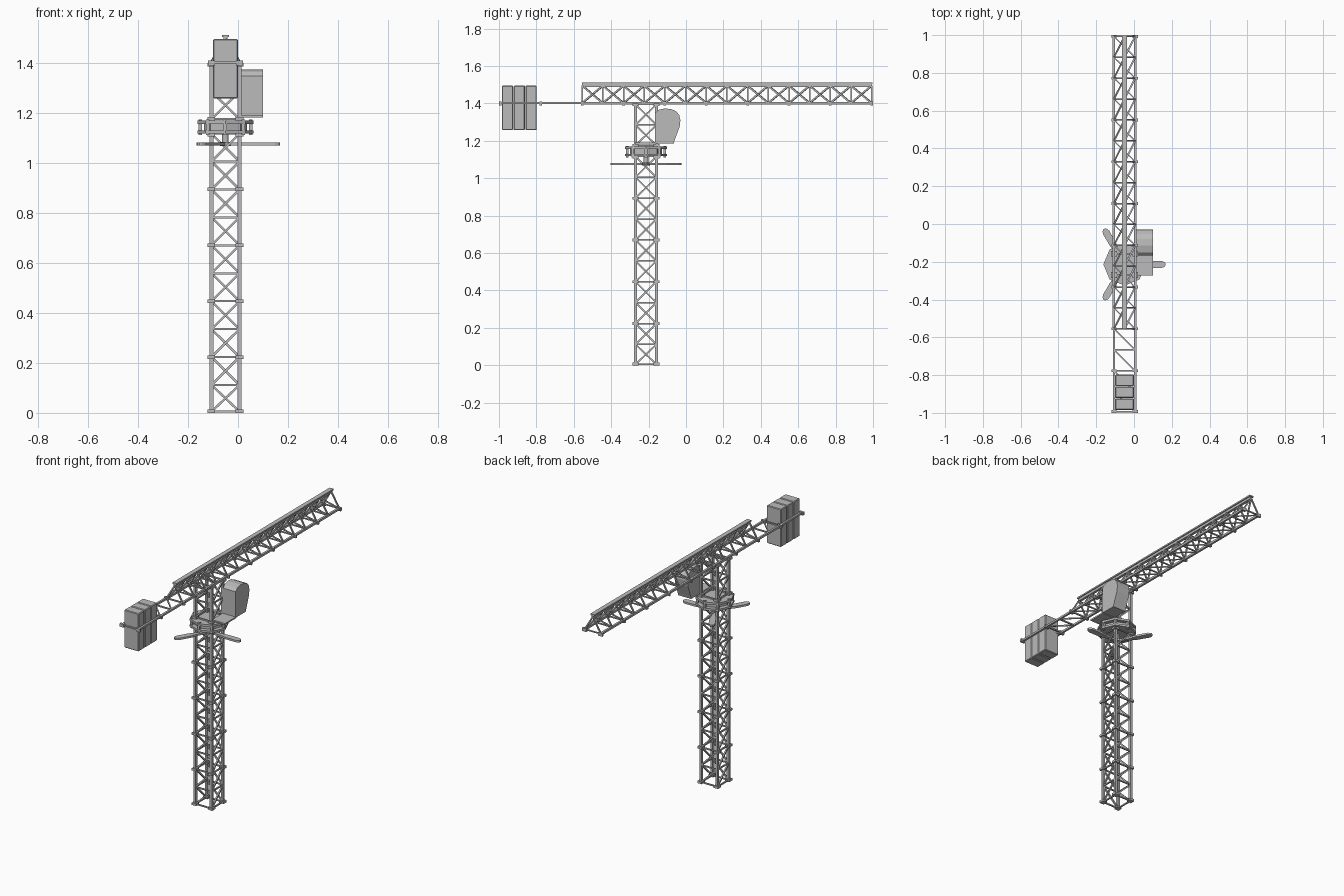
import bpy, bmesh, math
from mathutils import Vector, Matrix

if "Cube" in bpy.data.objects:
    bpy.data.objects.remove(bpy.data.objects["Cube"])

CX, CY, H = -0.05, -0.214, 0.056      # mast axis and half spacing of chords
steel = bpy.data.materials.new("steel grey")
steel.diffuse_color = (0.5, 0.5, 0.5, 1)
steel.use_nodes = True
steel.node_tree.nodes["Principled BSDF"].inputs["Base Color"].default_value = steel.diffuse_color


def finish(name, bm):
    bmesh.ops.recalc_face_normals(bm, faces=bm.faces)
    me = bpy.data.meshes.new(name)
    bm.to_mesh(me)
    bm.free()
    me.materials.append(steel)
    ob = bpy.data.objects.new(name, me)
    bpy.context.collection.objects.link(ob)
    return ob


def bar(bm, a, b, w):
    """Square bar of width w between two points."""
    a, b = Vector(a), Vector(b)
    d = b - a
    rot = d.to_track_quat('Z', 'Y').to_matrix().to_4x4()
    m = Matrix.Translation((a + b) / 2) @ rot @ Matrix.Diagonal((w, w, d.length, 1))
    bmesh.ops.create_cube(bm, size=1, matrix=m)


def box(bm, x0, x1, y0, y1, z0, z1):
    m = Matrix.Translation(((x0 + x1) / 2, (y0 + y1) / 2, (z0 + z1) / 2))
    return bmesh.ops.create_cube(
        bm, size=1, matrix=m @ Matrix.Diagonal((x1 - x0, y1 - y0, z1 - z0, 1)))


def prism(bm, pts, offset):
    """Extrude a closed outline by an offset vector."""
    f = bm.faces.new([bm.verts.new(p) for p in pts])
    r = bmesh.ops.extrude_face_region(bm, geom=[f], use_keep_orig=True)
    bmesh.ops.translate(bm, vec=offset,
                        verts=[v for v in r['geom'] if isinstance(v, bmesh.types.BMVert)])


def disc(bm, r, z0, z1, n=8):
    prism(bm, [(CX + r * math.cos(i * math.tau / n), CY + r * math.sin(i * math.tau / n), z0)
               for i in range(n)], (0, 0, z1 - z0))


def joint(bm, x, y, z, sx, sy, sz):
    box(bm, x - sx, x + sx, y - sy, y + sy, z - sz, z + sz)


# Lattice mast: four chords, ties and one diagonal per face and bay
def mast(name, z0, z1, bays, joints):
    bm = bmesh.new()
    cor = [(CX + sx * H, CY + sy * H) for sx, sy in ((-1, -1), (1, -1), (1, 1), (-1, 1))]
    step = (z1 - z0) / bays
    for i, p in enumerate(cor):
        q = cor[(i + 1) % 4]
        bar(bm, (*p, z0), (*p, z1), 0.015)
        for k in range(bays + 1):
            z = min(max(z0 + k * step, 0.005), 1.395)
            bar(bm, (*p, z), (*q, z), 0.008)
            if k < bays:
                bar(bm, (*p, z), (*q, z0 + (k + 1) * step), 0.009)
        for z in joints:
            joint(bm, *p, z, 0.015, 0.015, 0.007)
    finish(name, bm)


mast("mast", 0, 1.117, 10, [0.007] + [0.2234 * i for i in range(1, 5)] + [1.113])
mast("mast_head", 1.175, 1.395, 2, [1.176, 1.393])

# Slewing ring: two plates, a drum and posts
bm = bmesh.new()
disc(bm, 0.112, 1.118, 1.130)
disc(bm, 0.112, 1.156, 1.169)
disc(bm, 0.085, 1.130, 1.156)
for i in range(8):
    a = i * math.tau / 8
    x, y = CX + 0.1 * math.cos(a), CY + 0.1 * math.sin(a)
    bar(bm, (x, y, 1.112), (x, y, 1.173), 0.014)
finish("slewing_ring", bm)

# Three flat paddles on a short shaft below the ring
bm = bmesh.new()
disc(bm, 0.013, 1.075, 1.12, 12)
disc(bm, 0.022, 1.068, 1.084, 12)
for i in range(3):
    side = [(0.0, 0.008), (0.08, 0.011), (0.12, 0.018), (0.195, 0.019),
            (0.21, 0.013), (0.217, 0.005)]
    outline = side + [(x, -y) for x, y in reversed(side)]
    m = Matrix.Translation((CX, CY, 1.07)) @ Matrix.Rotation(i * math.tau / 3, 4, 'Z')
    prism(bm, [m @ Vector((x, y, 0)) for x, y in outline], (0, 0, 0.012))
finish("paddles", bm)

# Main jib: triangular lattice with opposite diagonals on its two sides
Y0, Y1, ZB, ZT, BAYS = -0.555, 0.993, 1.402, 1.495, 14
step = (Y1 - Y0) / BAYS
bm = bmesh.new()
for s in (-1, 1):
    x = CX + s * H
    bar(bm, (x, Y0, ZB), (x, Y1, ZB), 0.013)
    for k in range(BAYS + 1):
        y = Y0 + k * step
        bar(bm, (x, y, ZB), (CX, y, ZT), 0.008)
        if k < BAYS:
            lo, hi = (y, y + step) if s < 0 else (y + step, y)
            bar(bm, (x, lo, ZB), (CX, hi, ZT), 0.009)
        if k % 2 == 0:
            joint(bm, x, y, ZB - 0.002, 0.014, 0.007, 0.01)
for k in range(BAYS + 1):
    y = Y0 + k * step
    bar(bm, (CX - H, y, ZB), (CX + H, y, ZB), 0.007)
    if k < BAYS:
        bar(bm, (CX - H, y + step, ZB), (CX + H, y, ZB), 0.006)
box(bm, CX - 0.008, CX + 0.008, Y0, Y1, 1.488, 1.503)
box(bm, CX - 0.014, CX + 0.014, Y0, Y1 + 0.005, 1.503, 1.512)
finish("main_jib", bm)

# Counter jib: flat ladder frame
bm = bmesh.new()
step = 0.111
for s in (-1, 1):
    x = CX + s * H
    bar(bm, (x, -1, ZB), (x, Y0, ZB), 0.012)
    for y in (-0.993, -0.777):
        joint(bm, x, y, ZB - 0.002, 0.014, 0.007, 0.01)
for k in range(5):
    y = max(Y0 - k * step, -0.994)
    bar(bm, (CX - H, y, ZB), (CX + H, y, ZB), 0.008)
    if k < 4:
        bar(bm, (CX - H, y, ZB), (CX + H, max(y - step, -0.994), ZB), 0.007)
finish("counter_jib", bm)

# Counterweight blocks
for i in range(3):
    bm = bmesh.new()
    y = -0.984 + i * 0.063
    box(bm, CX - 0.05, CX + 0.05, y, y + 0.06, 1.258, 1.495)
    bmesh.ops.bevel(bm, geom=bm.edges[:], offset=0.004, segments=1, affect='EDGES')
    finish(f"counterweight_{i + 1}", bm)

# Operator cab: curved side profile extruded across its width
bm = bmesh.new()
profile = [(-0.166, 1.185), (-0.066, 1.185), (-0.06, 1.205), (-0.034, 1.275), (-0.03, 1.31),
           (-0.036, 1.338), (-0.052, 1.358), (-0.08, 1.37), (-0.115, 1.373),
           (-0.15, 1.365), (-0.166, 1.348)]
prism(bm, [(0.01, y, z) for y, z in profile], (0.09, 0, 0))
finish("cab", bm)

# Walkway behind the cab
bm = bmesh.new()
box(bm, 0.01, 0.1, -0.272, -0.16, 1.181, 1.19)
finish("cab_walkway", bm)
